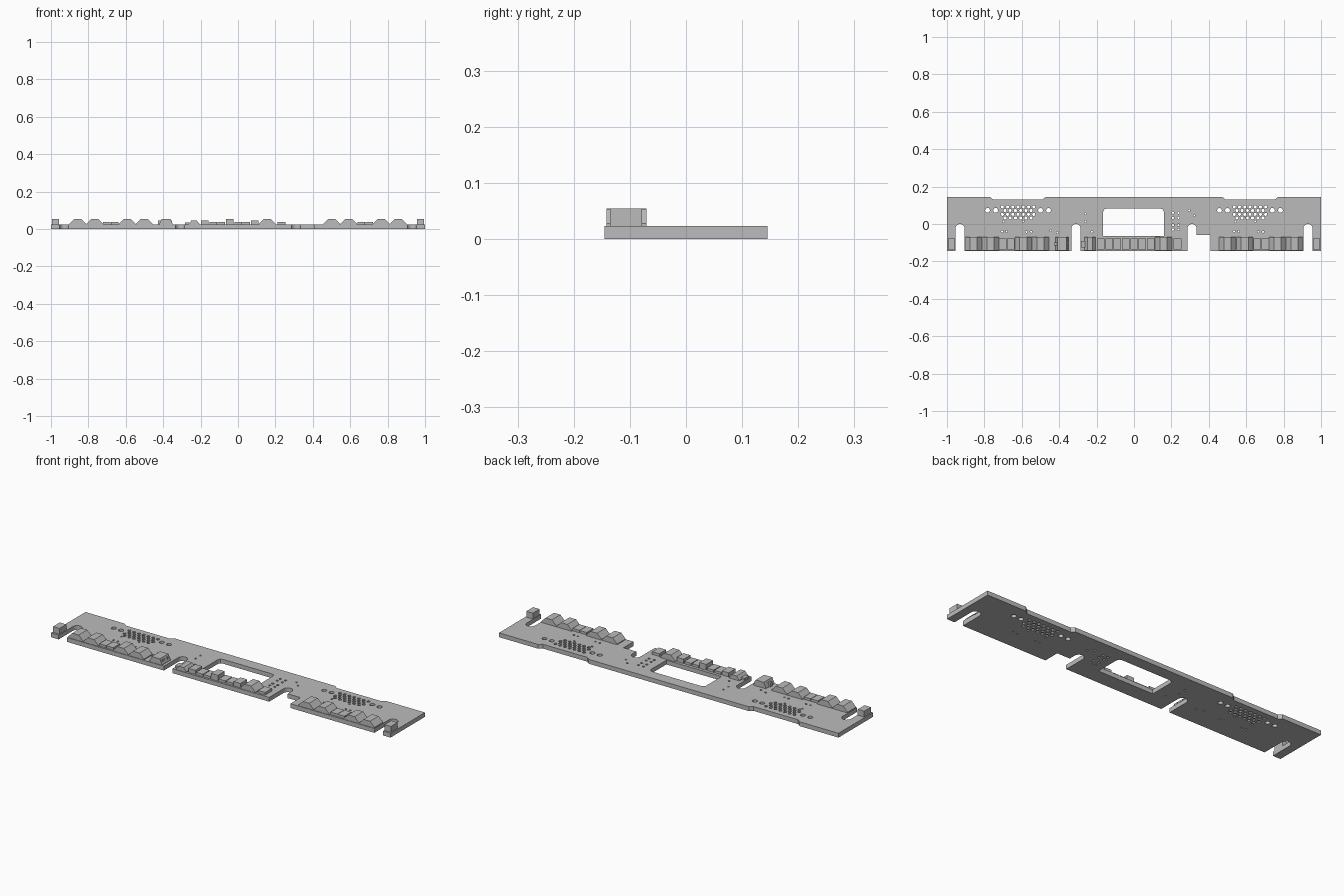
import bpy, bmesh, math

cube = bpy.data.objects.get("Cube")
if cube:
    bpy.data.objects.remove(cube)

grey = bpy.data.materials.new("plain grey")
grey.use_nodes = True
GREY = (0.5, 0.5, 0.5, 1)
grey.diffuse_color = GREY
grey.node_tree.nodes["Principled BSDF"].inputs["Base Color"].default_value = GREY

T = 0.023      # board thickness
TOP = 0.054    # tallest part
D = 0.145      # half depth


def circle(cx, cy, r, n=12):
    return [(cx + r * math.cos(2 * math.pi * i / n),
             cy + r * math.sin(2 * math.pi * i / n)) for i in range(n)]


def slot(cx, left_y=-D, right_y=-D, r=0.025):
    """Round-ended slot, walked from left to right along the front edge."""
    arc = [(cx - r * math.cos(math.pi * i / 10),
            -0.025 + r * math.sin(math.pi * i / 10)) for i in range(11)]
    return [(cx - r, left_y)] + arc + [(cx + r, right_y)]


def prism(name, profile, y0, y1):
    """Extrude an x-z profile along y."""
    bm = bmesh.new()
    front = bm.faces.new([bm.verts.new((x, y0, z)) for x, z in profile])
    ext = bmesh.ops.extrude_face_region(bm, geom=[front])
    moved = [v for v in ext["geom"] if isinstance(v, bmesh.types.BMVert)]
    bmesh.ops.translate(bm, verts=moved, vec=(0, y1 - y0, 0))
    bmesh.ops.recalc_face_normals(bm, faces=bm.faces)
    mesh = bpy.data.meshes.new(name)
    bm.to_mesh(mesh)
    bm.free()
    mesh.materials.append(grey)
    ob = bpy.data.objects.new(name, mesh)
    bpy.context.collection.objects.link(ob)
    return ob


def box(name, x0, x1, z1, y0=-0.135, y1=-0.078, z0=T - 0.002):
    return prism(name, [(x0, z0), (x1, z0), (x1, z1), (x0, z1)], y0, y1)


def hump(name, cx, base=0.045, flat=0.019, top=0.053):
    z = T - 0.002
    return prism(name, [(cx - base, z), (cx + base, z), (cx + base, T + 0.004),
                        (cx + flat, top), (cx - flat, top),
                        (cx - base, T + 0.004)], -D + 0.003, -0.07)


# Board outline with slots, front notch and shallow rear recesses
outline = [(-1, -D)] + slot(-0.93) + slot(-0.31) + slot(0.31, right_y=-0.06)
outline += [(0.41, -0.06), (0.41, -D)] + slot(0.93) + [(1, -D), (1, D)]
outline += [(0.77, D), (0.752, 0.13), (0.49, 0.13), (0.472, D)]
outline += [(-0.472, D), (-0.49, 0.13), (-0.752, 0.13), (-0.77, D), (-1, D)]

# Central window with clipped rear corners
window = [(-0.165, -0.063), (0.16, -0.063), (0.16, 0.066), (0.154, 0.078),
          (0.142, 0.083), (-0.147, 0.083), (-0.159, 0.078), (-0.165, 0.066)]
loops = [outline, window]

# Hole clusters, one on each side
for cx in (-0.62, 0.62):
    for dx in (-0.163, -0.12, 0.12, 0.163):
        loops.append(circle(cx + dx, 0.073, 0.013))
    for row in range(4):
        count = 7 - row % 2
        for i in range(count):
            loops.append(circle(cx + (i - (count - 1) / 2) * 0.028,
                                0.092 - row * 0.02, 0.0085, 10))
    for dx, y in ((-0.077, 0.014), (-0.085, -0.04), (-0.06, -0.04),
                  (0.028, 0.014), (0.045, -0.042), (0.07, -0.042)):
        loops.append(circle(cx + dx, y, 0.0055, 8))

# Small scattered holes near the window
for x in (0.208, 0.238):
    for y in (0.06, 0.033, -0.005, -0.03):
        loops.append(circle(x, y, 0.0065, 8))
for x, y in ((0.295, 0.072), (0.322, 0.045), (-0.26, 0.055), (-0.26, 0.014),
             (-0.225, -0.042), (-0.445, -0.035), (-0.41, -0.045)):
    loops.append(circle(x, y, 0.0055, 8))

# Filled curve gives the perforated plate, then becomes a mesh
curve = bpy.data.curves.new("board", "CURVE")
curve.dimensions = "2D"
curve.fill_mode = "BOTH"
curve.extrude = T / 2
for pts in loops:
    spline = curve.splines.new("POLY")
    spline.points.add(len(pts) - 1)
    for p, (x, y) in zip(spline.points, pts):
        p.co = (x, y, 0, 1)
    spline.use_cyclic_u = True
temp = bpy.data.objects.new("board_outline", curve)
bpy.context.collection.objects.link(temp)
bpy.context.view_layer.update()
graph = bpy.context.evaluated_depsgraph_get()
mesh = bpy.data.meshes.new_from_object(temp.evaluated_get(graph))
bpy.data.objects.remove(temp)
bm = bmesh.new()
bm.from_mesh(mesh)
bmesh.ops.remove_doubles(bm, verts=bm.verts, dist=0.0001)
bmesh.ops.translate(bm, verts=bm.verts, vec=(0, 0, T / 2))
bmesh.ops.recalc_face_normals(bm, faces=bm.faces)
for f in bm.faces:
    f.smooth = False
bm.to_mesh(mesh)
bm.free()
mesh.materials.clear()
mesh.materials.append(grey)
board = bpy.data.objects.new("board", mesh)
bpy.context.collection.objects.link(board)

# Mirrored rows: end block, two humps, two low pads, two humps
for side, s in (("left", 1), ("right", -1)):
    xs = sorted((s * 0.957, s * 0.995))
    box(side + "_end_block", xs[0], xs[1], TOP)
    for i, x in enumerate((0.5, 0.592, 0.767, 0.858)):
        hump(f"{side}_hump_{i}", s * x)
    for i, x in enumerate((0.66, 0.702)):
        box(f"{side}_pad_{i}", s * x - 0.02, s * x + 0.02, 0.036)

# Middle row of pads with varied heights
for i, z in enumerate((0.045, 0.036, 0.036, TOP, 0.036, 0.036, 0.046)):
    x = -0.177 + i * 0.0443
    box(f"middle_pad_{i}", x - 0.02, x + 0.02, z)
hump("middle_hump", 0.157)
box("middle_end_pad", 0.212, 0.254, 0.037)

# Stepped clip beside the left-hand slot of the middle row
hump("inner_clip", -0.235, 0.03, 0.014, 0.045)
box("inner_clip_tab", -0.283, -0.262, 0.034, -0.125, -0.09)

# Wide latch on the other side of that slot
hump("wide_latch", -0.385, 0.036, 0.024, TOP)
box("wide_latch_arm", -0.428, -0.41, 0.045, -0.115, -0.098)
for i, y in enumerate((-0.132, -0.092)):
    box(f"wide_latch_prong_{i}", -0.37, -0.352, 0.045, y, y + 0.02)
